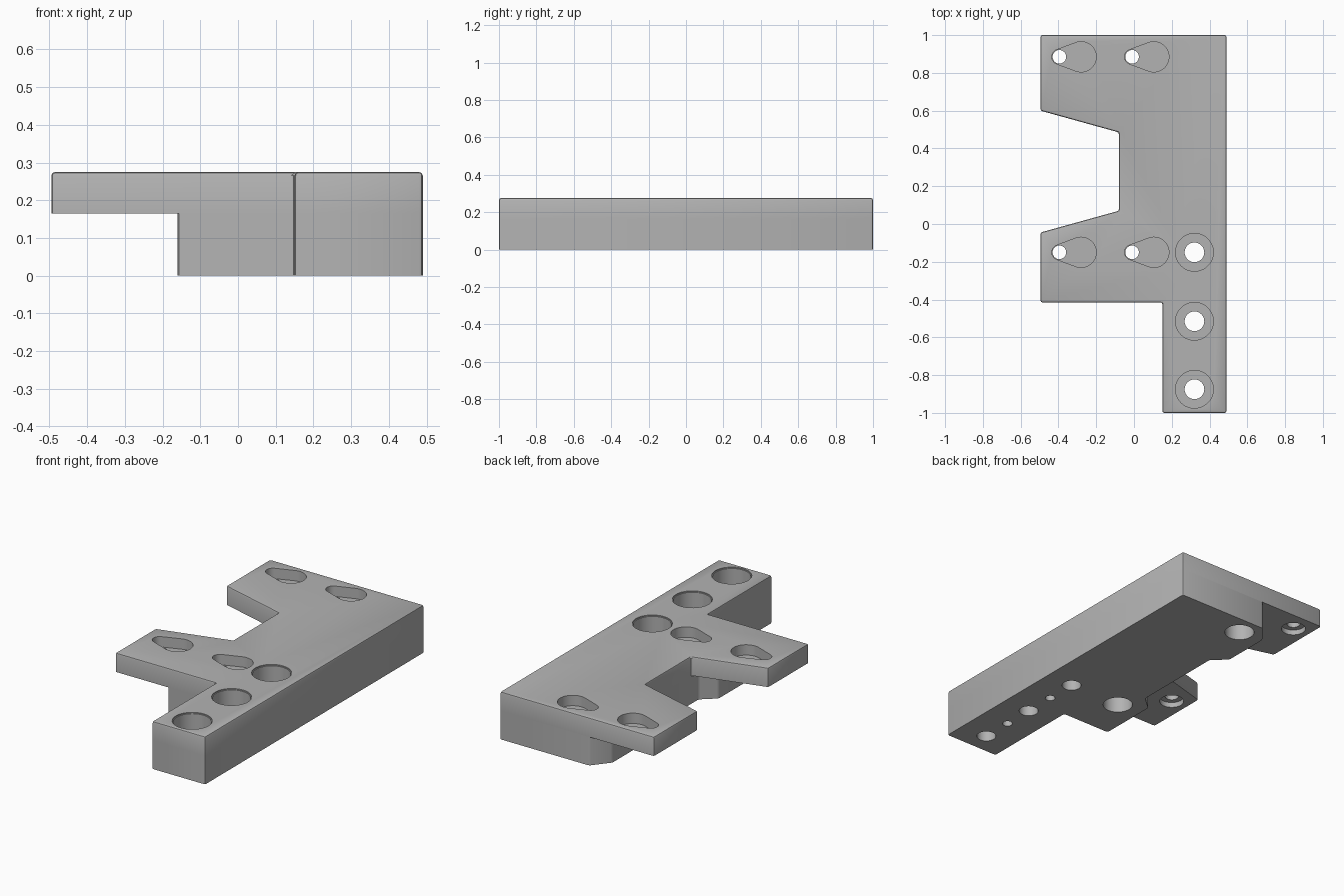
import bpy, bmesh, math

cube = bpy.data.objects.get("Cube")
if cube:
    bpy.data.objects.remove(cube)

TOP, STEP, FLOOR = 0.275, 0.165, 0.215
EDGE = 0.01

grey = bpy.data.materials.new("plain grey")
grey.use_nodes = True
colour = (0.45, 0.45, 0.45, 1)
grey.diffuse_color = colour
grey.node_tree.nodes["Principled BSDF"].inputs["Base Color"].default_value = colour


def prism(name, outline, low, high, chamfer_top=False, chamfer_sides=False):
    """Extrude a counter-clockwise outline, chamfering chosen edges."""
    bm = bmesh.new()
    base = bm.faces.new([bm.verts.new((x, y, low)) for x, y in outline])
    ext = bmesh.ops.extrude_face_region(bm, geom=[base])
    for v in ext["geom"]:
        if isinstance(v, bmesh.types.BMVert):
            v.co.z = high
    bmesh.ops.recalc_face_normals(bm, faces=bm.faces)
    picked = []
    for e in bm.edges:
        a, b = (v.co.z for v in e.verts)
        if (chamfer_top and min(a, b) > high - 1e-4) or (chamfer_sides and abs(a - b) > 1e-4):
            picked.append(e)
    if picked:
        bmesh.ops.bevel(bm, geom=picked, offset=EDGE, segments=2, profile=0.5, affect='EDGES')
    mesh = bpy.data.meshes.new(name)
    bm.to_mesh(mesh)
    bm.free()
    mesh.materials.append(grey)
    obj = bpy.data.objects.new(name, mesh)
    bpy.context.collection.objects.link(obj)
    return obj


def arc(cx, cy, r, start, end, steps):
    angles = [math.radians(start + (end - start) * i / steps) for i in range(steps + 1)]
    return [(cx + r * math.cos(a), cy + r * math.sin(a)) for a in angles]


def circle(cx, cy, r, sides=48):
    return arc(cx, cy, r, 0, 360, sides)[:-1]


def keyhole(cx, cy, big=0.08, tip=0.04, gap=0.115):
    """Tip centred on cx, cy with the wide end towards +x."""
    t = 180 - math.degrees(math.acos((big - tip) / gap))
    return arc(cx + gap, cy, big, -t, t, 36) + arc(cx, cy, tip, t, 360 - t, 18)


# Upper plate with the side notch and the long arm
plate = prism("upper_plate", [
    (0.15, -1), (0.49, -1), (0.49, 1), (-0.495, 1), (-0.495, 0.6), (-0.08, 0.485),
    (-0.08, 0.07), (-0.495, -0.045), (-0.495, -0.415), (0.15, -0.415)],
    STEP, TOP, True, True)

# Lower body, with two bosses under the inner keyholes
body = prism("lower_body", [
    (0.15, -1), (0.49, -1), (0.49, 1), (-0.08, 1), (-0.16, 0.9), (-0.16, 0.62),
    (-0.08, 0.55), (-0.08, 0), (-0.16, -0.07), (-0.16, -0.415), (0.15, -0.415)],
    0, STEP, False, True)

cuts = []


def cut(outline, low, high, *targets):
    cuts.append((prism("cutter", outline, low, high), targets))


# Counterbored mounting holes
for y in (-0.15, -0.515, -0.875):
    cut(circle(0.32, y, 0.1), 0.1, TOP + 0.1, plate, body)
    cut(circle(0.32, y, 0.105), TOP - 0.006, TOP + 0.1, plate)
    cut(circle(0.32, y, 0.052), -0.1, 0.15, body)

# Blind dowel holes underneath
for y in (-0.332, -0.695):
    cut(circle(0.32, y, 0.027), -0.1, 0.11, body)

# Keyhole pockets, each open to a bore from below
for y in (0.885, -0.15):
    for x, bore in ((-0.395, 0.066), (-0.01, 0.08)):
        cut(keyhole(x, y), FLOOR, TOP + 0.1, plate)
        cut(circle(x, y, 0.036), STEP - 0.05, FLOOR + 0.02, plate)
        cut(circle(x, y, bore), -0.1, FLOOR - 0.02, plate, body)

for cutter, targets in cuts:
    for target in targets:
        mod = target.modifiers.new("hole", 'BOOLEAN')
        mod.operation = 'DIFFERENCE'
        mod.solver = 'EXACT'
        mod.object = cutter
        bpy.context.view_layer.objects.active = target
        bpy.ops.object.modifier_apply(modifier=mod.name)
    bpy.data.objects.remove(cutter)

# Smooth hole walls, crisp edges
bpy.ops.object.select_all(action='DESELECT')
for obj in (plate, body):
    obj.select_set(True)
bpy.context.view_layer.objects.active = plate
bpy.ops.object.shade_smooth_by_angle(angle=math.radians(25))
